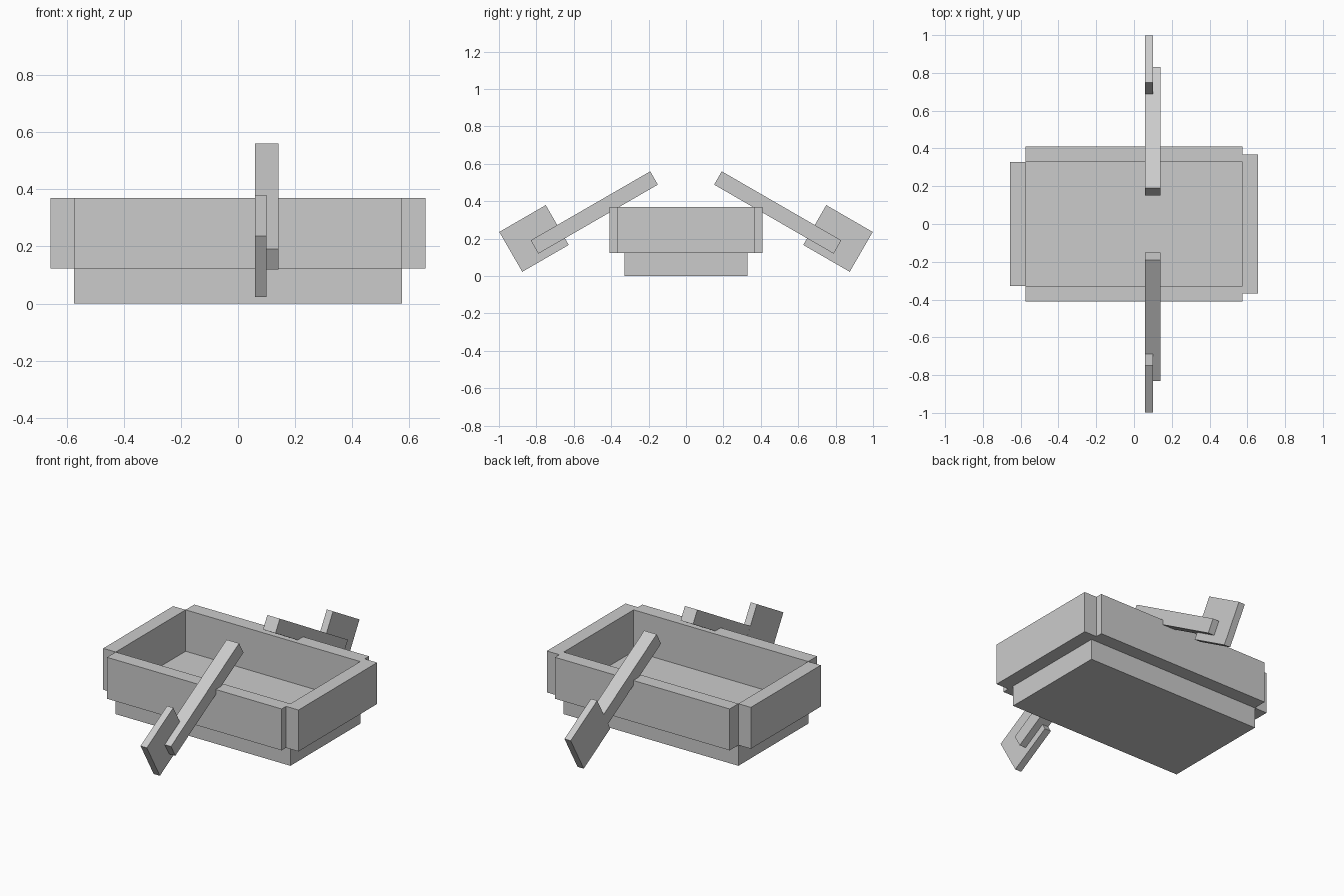
import bpy
from math import radians
from mathutils import Matrix, Vector

if "Cube" in bpy.data.objects:
    bpy.data.objects.remove(bpy.data.objects["Cube"])

U = 0.041  # one grid step of the blocky design


def box(name, centre, size, matrix=Matrix()):
    """Box with baked size and placement, in world units."""
    bpy.ops.mesh.primitive_cube_add(size=1)
    ob = bpy.context.object
    ob.name = name
    ob.data.transform(matrix @ Matrix.Translation(centre) @ Matrix.Diagonal((*size, 1)))
    return ob


# Hull: floor slab and four walls resting on its rim
box("hull_floor", (0, 0, 1.5 * U), (28 * U, 16 * U, 3 * U))
for side, s in (("front", -1), ("back", 1)):
    box(side + "_wall", (0, s * 9 * U, 6 * U), (28 * U, 2 * U, 6 * U))
box("left_end_wall", (-15 * U, 0, 6 * U), (2 * U, 16 * U, 6 * U))
box("right_end_wall", (15 * U, 0, 6 * U), (2 * U, 18 * U, 6 * U))

# Paddles: local +y runs from handle to blade, tilted 30 degrees downward
tilt = Matrix.Translation((0.1, 0.4903, 0.34)) @ Matrix.Rotation(radians(-30), 4, 'X')
half_turn = Matrix.Rotation(radians(180), 4, 'Z')
for side in ("back", "front"):
    # the front paddle is rotated round, then shifted to the same x
    place = tilt
    flip = 1
    if side == "front":
        place = Matrix.Translation((0.2, 0, 0)) @ half_turn @ tilt
        flip = -1
    box(side + "_paddle_shaft", Vector((0, 0, 0)), (2 * U, 18 * U, 2 * U), place)
    box(side + "_paddle_blade", Vector((flip * (-0.5 * U - 0.0003), 8.5 * U, U)),
        (U, 7 * U, 6 * U), place)
